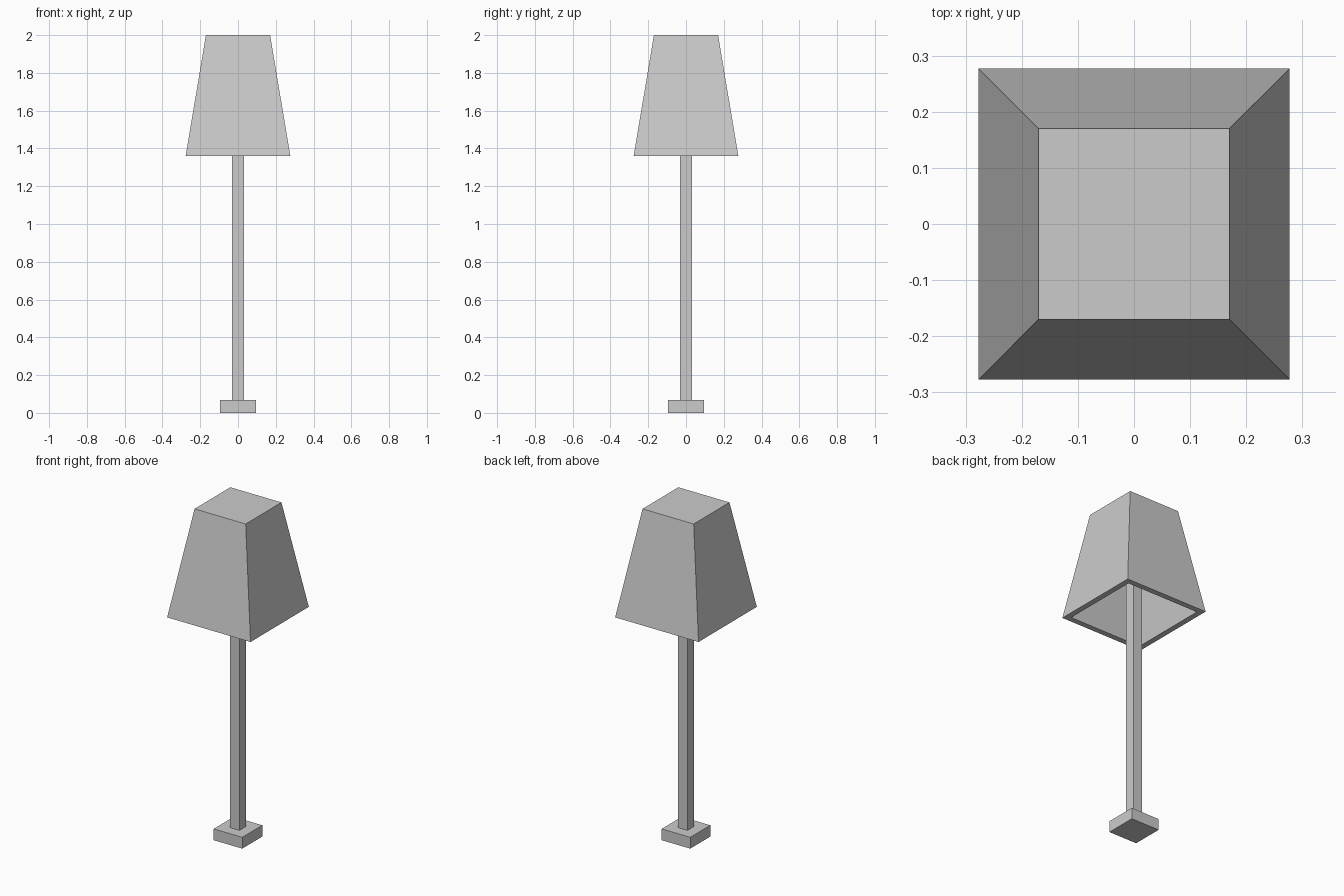
import bpy, bmesh

if "Cube" in bpy.data.objects:
    bpy.data.objects.remove(bpy.data.objects["Cube"])


def make(name, loops):
    """Loft square sections given as (half_width, z) and cap both ends."""
    bm = bmesh.new()
    rings = [[bm.verts.new((sx * h, sy * h, z))
              for sx, sy in ((-1, -1), (1, -1), (1, 1), (-1, 1))]
             for h, z in loops]
    for a, b in zip(rings, rings[1:]):
        for i in range(4):
            j = (i + 1) % 4
            bm.faces.new((a[i], a[j], b[j], b[i]))
    bm.faces.new(rings[0][::-1])
    bm.faces.new(rings[-1])
    bmesh.ops.recalc_face_normals(bm, faces=bm.faces)
    mesh = bpy.data.meshes.new(name)
    bm.to_mesh(mesh)
    bm.free()
    obj = bpy.data.objects.new(name, mesh)
    bpy.context.collection.objects.link(obj)
    return obj


# Foot plate
make("base", [(0.095, 0), (0.095, 0.068)])

# Square post, running up to the shade's ceiling
make("pole", [(0.031, 0.068), (0.031, 1.965)])

# Tapered hollow shade: outer top, outer rim, inner rim, inner ceiling
make("shade", [(0.17, 2.0), (0.277, 1.36), (0.243, 1.36), (0.142, 1.965)])
